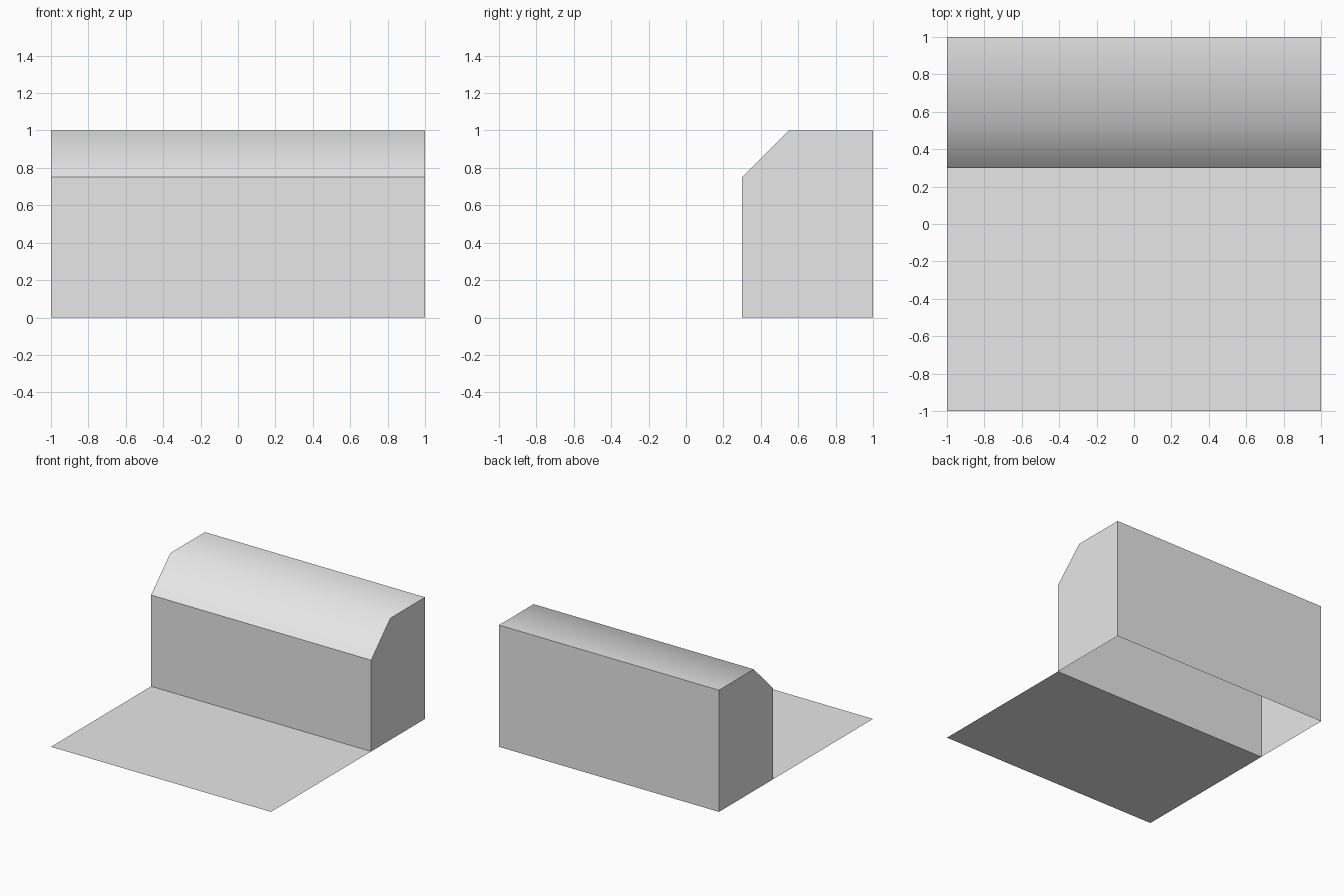
import bpy, bmesh

if "Cube" in bpy.data.objects:
    bpy.data.objects.remove(bpy.data.objects["Cube"])

grey = bpy.data.materials.new("plain_grey")
grey.diffuse_color = (0.8, 0.8, 0.8, 1)
grey.use_nodes = True
grey.node_tree.nodes["Principled BSDF"].inputs["Base Color"].default_value = grey.diffuse_color


def finish(name, bm):
    me = bpy.data.meshes.new(name)
    bm.to_mesh(me)
    bm.free()
    me.materials.append(grey)
    ob = bpy.data.objects.new(name, me)
    bpy.context.collection.objects.link(ob)
    return ob


# flat ground sheet in front of the ledge
bm = bmesh.new()
bm.faces.new([bm.verts.new(p) for p in
              [(-1, -1, 0), (1, -1, 0), (1, 0.3, 0), (-1, 0.3, 0)]])
finish("floor_sheet", bm)

# ledge: side profile swept along x, open underneath
profile = [(0.3, 0), (0.3, 0.75), (0.55, 1), (1, 1), (1, 0)]
bm = bmesh.new()
left, right = [[bm.verts.new((x, y, z)) for y, z in profile] for x in (-1, 1)]
for i in range(len(profile) - 1):
    bm.faces.new((left[i], right[i], right[i + 1], left[i + 1]))
bm.faces.new(left)
bm.faces.new(right[::-1])
bm.normal_update()

# every edge is sharp except the soft bend between slope and top
for f in bm.faces:
    f.smooth = True
for e in bm.edges:
    e.smooth = all(abs(v.co.y - 0.55) < 1e-4 for v in e.verts)
finish("chamfered_ledge", bm)
